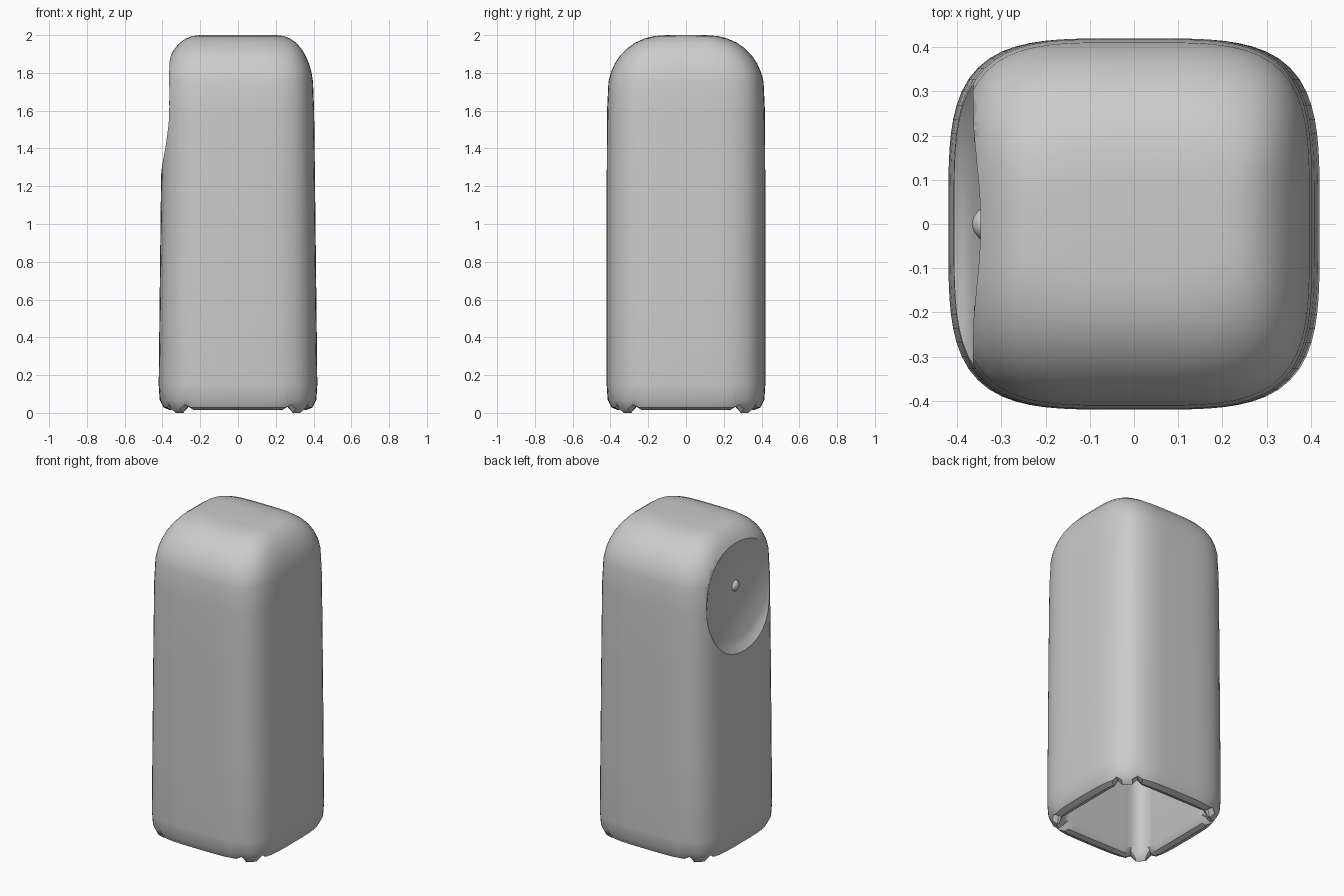
import bpy, bmesh, math
from mathutils import Vector

if "Cube" in bpy.data.objects:
    bpy.data.objects.remove(bpy.data.objects["Cube"], do_unlink=True)

SEGMENTS = 96

grey = bpy.data.materials.new("plain_grey")
grey.use_nodes = True
grey.diffuse_color = (0.6, 0.6, 0.6, 1)
grey.node_tree.nodes["Principled BSDF"].inputs["Base Color"].default_value = (0.6, 0.6, 0.6, 1)


def loft(name, rings):
    """Skin a list of closed rings and cap both ends."""
    bm = bmesh.new()
    loops = [[bm.verts.new(p) for p in ring] for ring in rings]
    for a, b in zip(loops, loops[1:]):
        for i in range(len(a)):
            j = (i + 1) % len(a)
            bm.faces.new((a[i], a[j], b[j], b[i]))
    bm.faces.new(loops[0])
    bm.faces.new(loops[-1])
    bmesh.ops.recalc_face_normals(bm, faces=bm.faces)
    mesh = bpy.data.meshes.new(name)
    bm.to_mesh(mesh)
    bm.free()
    mesh.materials.append(grey)
    obj = bpy.data.objects.new(name, mesh)
    bpy.context.collection.objects.link(obj)
    return obj


def rim_lift(c, s):
    """Corners stand on the ground, the sides between them are raised."""
    ratio = min(abs(c), abs(s)) / max(abs(c), abs(s))
    if ratio > 0.82:
        return 0
    return 0.04 if ratio > 0.7 else 0.015


def soft_square(rx, ry, z, power, rim=0):
    points = []
    for i in range(SEGMENTS):
        t = math.tau * i / SEGMENTS
        c, s = math.cos(t), math.sin(t)
        r = (abs(c) ** power + abs(s) ** power) ** (-1 / power)
        points.append(Vector((rx * r * c, ry * r * s, z + rim * rim_lift(c, s))))
    return points


def circle_x(x, radius, z):
    return [Vector((x, radius * math.cos(math.tau * i / SEGMENTS),
                    z + radius * math.sin(math.tau * i / SEGMENTS)))
            for i in range(SEGMENTS)]


def smooth(obj, angle):
    bpy.ops.object.select_all(action='DESELECT')
    obj.select_set(True)
    bpy.context.view_layer.objects.active = obj
    bpy.ops.object.shade_smooth_by_angle(angle=math.radians(angle))


# Hollow body: inner cavity, bottom rim, then outer wall up to the top
rings = [soft_square(0.31, 0.31, 1.75, 12),
         soft_square(0.31, 0.31, 0.06, 12),
         soft_square(0.33, 0.33, 0.01, 9, 1),
         soft_square(0.36, 0.36, 0, 5, 1),
         soft_square(0.395, 0.395, 0.02, 4, 0.6)]
outer = [(0.415, 0.415, 0.07), (0.42, 0.42, 0.15), (0.415, 0.42, 0.6),
         (0.408, 0.42, 1.2), (0.403, 0.418, 1.6)]
rings += [soft_square(rx, ry, z, 4) for rx, ry, z in outer]
# Rounded top, broader across the depth than the width
for i in range(1, 10):
    t = math.radians(10 * i)
    rings.append(soft_square(0.2 + 0.2 * math.cos(t) ** 0.9,
                             0.1 + 0.315 * math.cos(t) ** 0.9,
                             1.7 + 0.3 * math.sin(t), 4))
body = loft("hollow_body", rings)

# Round dish cut into the upper part of one side
DISH_Z = 1.64
dish = loft("dish_cutter", [circle_x(x, r, DISH_Z) for x, r in
                            [(-0.6, 0.48), (-0.42, 0.41), (-0.385, 0.365),
                             (-0.365, 0.325), (-0.362, 0.3), (-0.345, 0.265)]])
dish.hide_render = True
cut = body.modifiers.new("dish", 'BOOLEAN')
cut.operation = 'DIFFERENCE'
cut.solver = 'EXACT'
cut.object = dish
bpy.context.view_layer.objects.active = body
bpy.ops.object.modifier_apply(modifier=cut.name)
bpy.data.objects.remove(dish, do_unlink=True)
smooth(body, 35)

# Small centre knob on the dish floor
knob = loft("dish_knob", [circle_x(x, r, DISH_Z) for x, r in
                          [(-0.335, 0.035), (-0.35, 0.033), (-0.362, 0.018), (-0.366, 0.004)]])
smooth(knob, 60)
